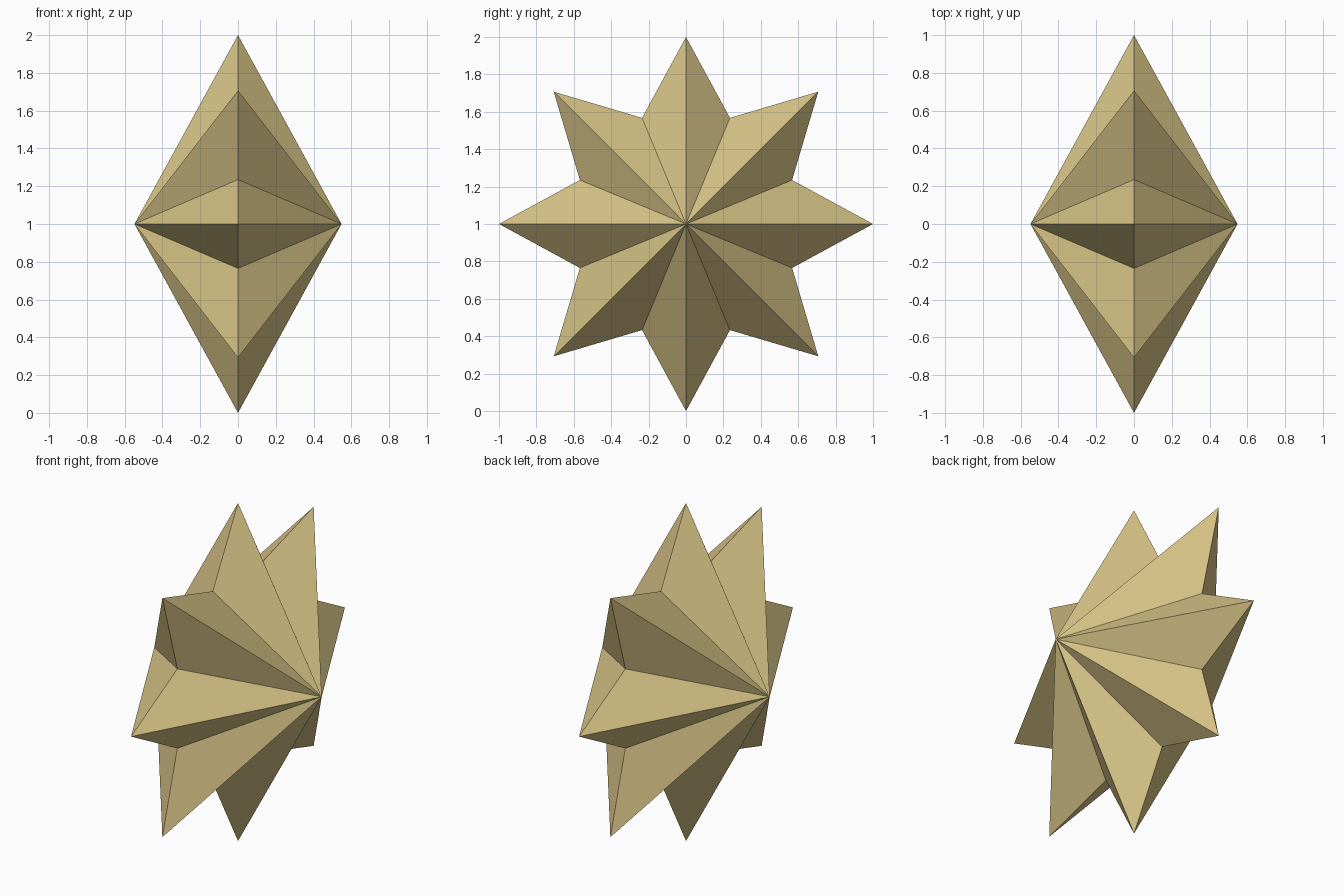
import bpy, bmesh, math

if "Cube" in bpy.data.objects:
    bpy.data.objects.remove(bpy.data.objects["Cube"])

POINTS = 8
OUTER, INNER = 1.0, 0.614
HALF_DEPTH = 0.548
CENTRE_Z = 1.0

bm = bmesh.new()

# Star outline in the YZ plane, alternating tips and notches
ring = []
for i in range(POINTS * 2):
    a = math.pi * i / POINTS
    r = INNER if i % 2 else OUTER
    ring.append(bm.verts.new((0, r * math.cos(a), CENTRE_Z + r * math.sin(a))))

# Facets rising to a peak on each side
for x in (HALF_DEPTH, -HALF_DEPTH):
    peak = bm.verts.new((x, 0, CENTRE_Z))
    for i, v in enumerate(ring):
        bm.faces.new((v, ring[(i + 1) % len(ring)], peak))

bmesh.ops.recalc_face_normals(bm, faces=bm.faces[:])
mesh = bpy.data.meshes.new("faceted_star")
bm.to_mesh(mesh)
bm.free()
star = bpy.data.objects.new("faceted_star", mesh)
bpy.context.collection.objects.link(star)

# Pale gold finish
gold = bpy.data.materials.new("pale_gold")
gold.diffuse_color = (0.68, 0.55, 0.24, 1)
gold.use_nodes = True
gold.node_tree.nodes["Principled BSDF"].inputs["Base Color"].default_value = gold.diffuse_color
mesh.materials.append(gold)
